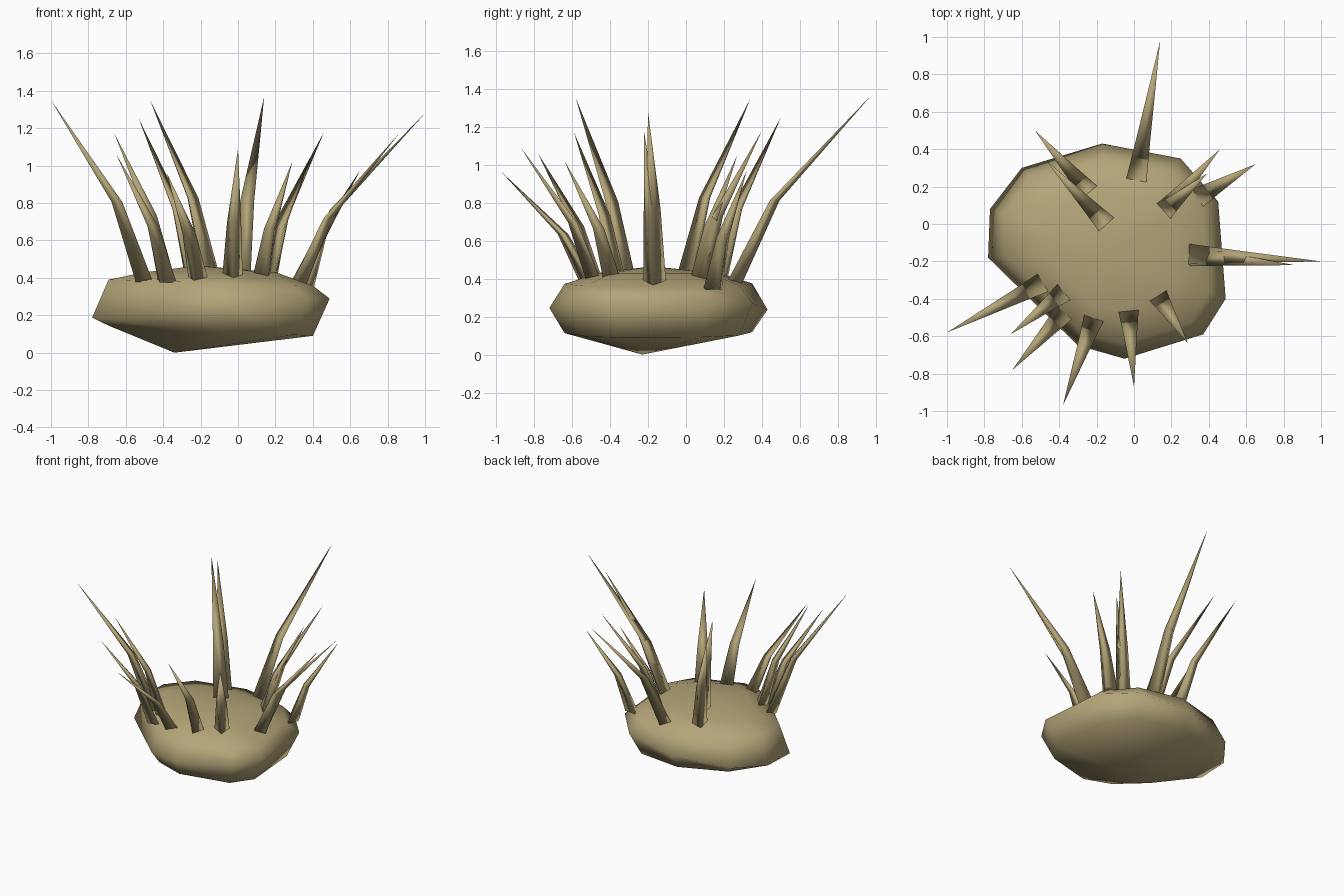
import bpy
import bmesh
from mathutils import Vector

old = bpy.data.objects.get("Cube")
if old:
    bpy.data.objects.remove(old, do_unlink=True)

tan = bpy.data.materials.new("khaki_tan")
tan.use_nodes = True
tan.diffuse_color = (0.46, 0.38, 0.19, 1)
tan.node_tree.nodes["Principled BSDF"].inputs["Base Color"].default_value = tan.diffuse_color


def finish(bm, name):
    """Turn a bmesh into a smooth tan object."""
    bmesh.ops.recalc_face_normals(bm, faces=bm.faces)
    mesh = bpy.data.meshes.new(name)
    bm.to_mesh(mesh)
    bm.free()
    mesh.materials.append(tan)
    mesh.shade_smooth()
    obj = bpy.data.objects.new(name, mesh)
    bpy.context.collection.objects.link(obj)
    return obj


def loft(bm, rings, start=None, end=None):
    """Skin equal rings of points, with an optional point closing each end."""
    rows = [[bm.verts.new(p) for p in ring] for ring in rings]
    n = len(rows[0])
    for i in range(n):
        j = (i + 1) % n
        for low, high in zip(rows, rows[1:]):
            bm.faces.new((low[i], low[j], high[j], high[i]))
    for row, point in ((rows[0], start), (rows[-1], end)):
        if point is None:
            bm.faces.new(row)
            continue
        tip = bm.verts.new(point)
        for i in range(n):
            bm.faces.new((row[i], row[(i + 1) % n], tip))


# Lumpy rounded body
outline = [(-.77, .08), (-.6, .3), (-.17, .43), (.25, .35), (.45, .12),
           (.49, -.4), (.37, -.59), (-.05, -.72), (-.3, -.65), (-.78, -.18)]
centre = Vector((-.15, -.15))


def body_ring(scale, height, tilt):
    points = [centre + (Vector(p) - centre) * scale for p in outline]
    return [(p.x, p.y, height + tilt * p.x) for p in points]


body = bmesh.new()
loft(body, [body_ring(.86, .11, -.05), body_ring(1, .25, .08),
            body_ring(.86, .37, -.03), body_ring(.55, .43, 0)],
     start=(-.34, -.23, 0), end=(-.22, -.18, .465))
finish(body, "body")

# Spikes: inner edge of the foot (x, y), then the tip (x, y, z)
spikes = [
    ((-.48, -.31), (-1, -.58, 1.35)),
    ((-.37, -.36), (-.66, -.59, 1.17)),
    ((-.37, -.47), (-.65, -.78, 1.06)),
    ((-.21, -.49), (-.38, -.97, .96)),
    ((-.03, -.45), (0, -.87, 1.09)),
    ((.12, -.37), (.29, -.64, 1.02)),
    ((.28, -.16), (1, -.2, 1.28)),
    ((.29, -.17), (.86, -.22, 1.17)),
    ((.34, .14), (.65, .32, .97)),
    ((.15, .06), (.46, .4, 1.18)),
    ((.15, .06), (.39, .27, 1.05)),
    ((.01, .22), (.14, .98, 1.37)),
    ((-.23, .16), (-.53, .5, 1.25)),
    ((-.14, -.01), (-.47, .34, 1.35)),
]


def section(point, out, side, width, depth):
    return [point - side * width, point + side * width, point + out * depth]


for number, (foot, tip) in enumerate(spikes, 1):
    tip = Vector(tip)
    # feet sit lower towards the rim of the body
    away = (Vector(foot) - centre).length
    base = Vector((*foot, .44 - .17 * away))
    out = Vector((tip.x - base.x, tip.y - base.y, 0)).normalized()
    side = Vector((-out.y, out.x, 0))
    # the blade bends outward at its middle
    bend = base.lerp(tip, .3)
    bend.z = base.z + (tip.z - base.z) * .44
    spike = bmesh.new()
    loft(spike, [section(base, out, side, .056, .075),
                 section(bend, out, side, .038, .045)], end=tip)
    finish(spike, f"spike_{number}")
